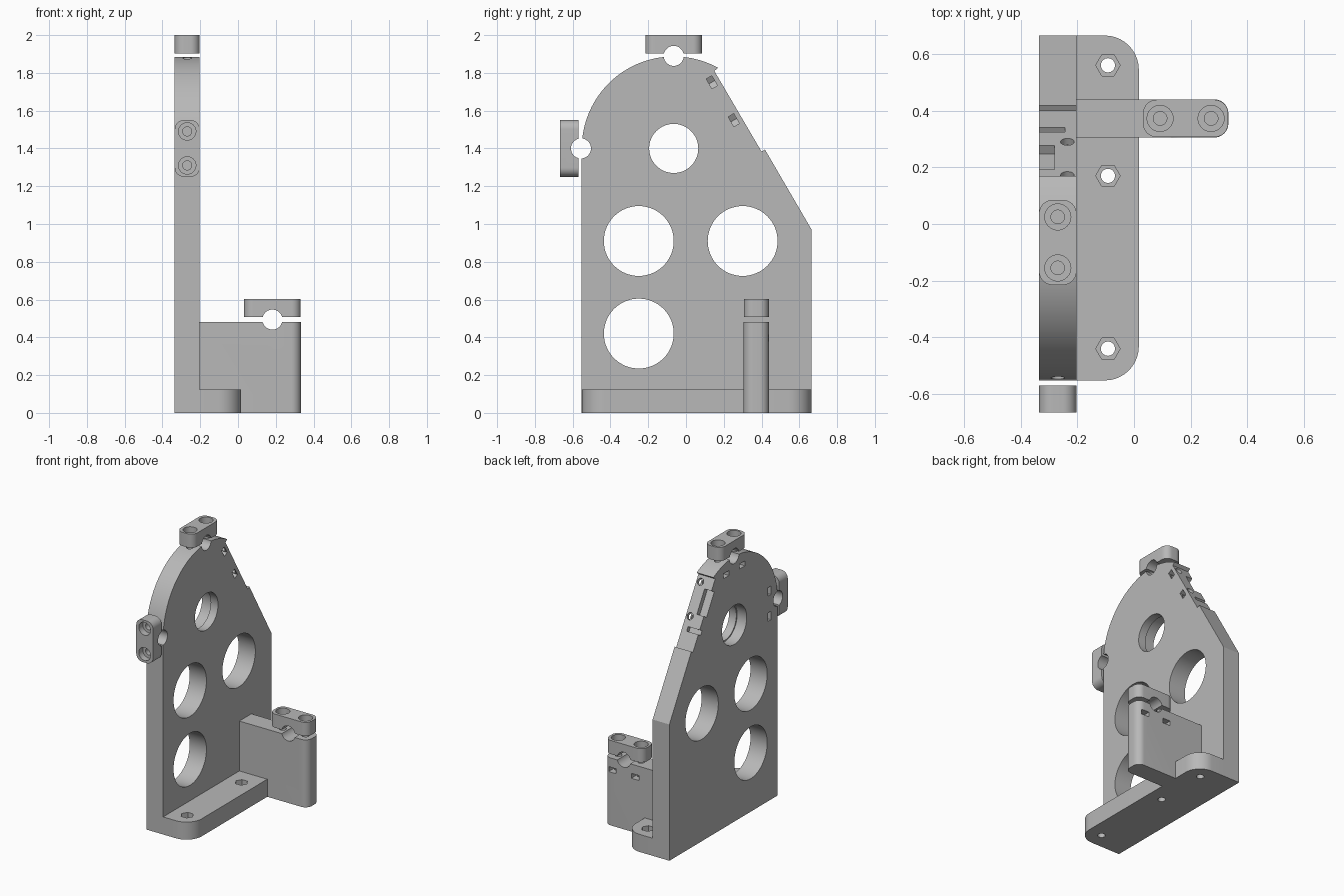
import bpy
import bmesh
from math import sin, cos, pi, radians
from mathutils import Vector, Matrix

cube = bpy.data.objects.get("Cube")
if cube:
    bpy.data.objects.remove(cube, do_unlink=True)

grey = bpy.data.materials.new("plain_grey")
grey.use_nodes = True
grey.diffuse_color = (0.48, 0.48, 0.48, 1)
grey.node_tree.nodes["Principled BSDF"].inputs["Base Color"].default_value = grey.diffuse_color

X, Y, Z = Vector((1, 0, 0)), Vector((0, 1, 0)), Vector((0, 0, 1))


def frame(origin, u, v):
    """Local axes u, v and u x v placed at origin."""
    m = Matrix((u, v, u.cross(v))).transposed().to_4x4()
    m.translation = origin
    return m


WORLD = frame((0, 0, 0), X, Y)
SIDE = frame((0, 0, 0), Y, Z)


def prism(name, pts, lo, hi, m=WORLD):
    """Extrude a 2D outline along the third axis of a frame."""
    bm = bmesh.new()
    face = bm.faces.new([bm.verts.new((p[0], p[1], lo)) for p in pts])
    ext = bmesh.ops.extrude_face_region(bm, geom=[face])
    top = [g for g in ext["geom"] if isinstance(g, bmesh.types.BMVert)]
    bmesh.ops.translate(bm, verts=top, vec=(0, 0, hi - lo))
    bmesh.ops.transform(bm, matrix=m, verts=bm.verts)
    bmesh.ops.recalc_face_normals(bm, faces=bm.faces)
    mesh = bpy.data.meshes.new(name)
    bm.to_mesh(mesh)
    bm.free()
    mesh.materials.append(grey)
    ob = bpy.data.objects.new(name, mesh)
    bpy.context.collection.objects.link(ob)
    return ob


def circle(u, v, r, n=48, a0=0, a1=2 * pi):
    return [(u + r * cos(a0 + (a1 - a0) * i / n), v + r * sin(a0 + (a1 - a0) * i / n))
            for i in range(n)]


def box(u0, u1, v0, v1, radii=(0, 0, 0, 0)):
    """Rectangle with a fillet radius for each corner, counter-clockwise."""
    corners = [Vector(c) for c in ((u0, v0), (u1, v0), (u1, v1), (u0, v1))]
    pts = []
    for i, r in enumerate(radii):
        p = corners[i]
        if r == 0:
            pts.append(p)
            continue
        d1 = (corners[i - 1] - p).normalized()
        d2 = (corners[(i + 1) % 4] - p).normalized()
        c = p + r * (d1 + d2)
        pts += [c - r * (d2 * cos(a * pi / 20) + d1 * sin(a * pi / 20)) for a in range(11)]
    return pts


def boolean(targets, tool, operation="DIFFERENCE"):
    for ob in targets:
        mod = ob.modifiers.new("cut", "BOOLEAN")
        mod.operation = operation
        mod.solver = "EXACT"
        mod.object = tool
        bpy.context.view_layer.objects.active = ob
        bpy.ops.object.modifier_apply(modifier=mod.name)
    bpy.data.objects.remove(tool, do_unlink=True)


def cut(targets, pts, lo, hi, m=WORLD):
    boolean(targets, prism("cutter", pts, lo, hi, m))


# Upright plate with a rounded top and a sloping rear edge
LEFT, RIGHT = -0.335, -0.203
outline = [(-0.552, 0), (0.665, 0), (0.665, 0.97), (0.418, 1.394), (0.4, 1.383), (0.15, 1.81)]
outline += circle(-0.065, 1.4, 0.487, 48, radians(61.2), pi) + [(-0.552, 1.4)]
bracket = prism("bracket_frame", outline, LEFT, RIGHT, SIDE)

# Foot and side arm, merged into the plate
foot = prism("foot", box(-0.27, 0.017, -0.552, 0.665, (0, 0.12, 0.12, 0)), 0, 0.125)
boolean([bracket], foot, "UNION")
arm = prism("arm", box(-0.27, 0.333, 0.305, 0.44, (0, 0.05, 0.05, 0)), 0, 0.48)
boolean([bracket], arm, "UNION")

# Lightening holes and the stepped bore
for y, z in ((-0.25, 0.91), (0.3, 0.91), (-0.25, 0.42)):
    cut([bracket], circle(y, z, 0.185, 64), -0.5, -0.1, SIDE)
cut([bracket], circle(-0.065, 1.4, 0.13, 64), -0.5, -0.1, SIDE)
cut([bracket], circle(-0.065, 1.4, 0.139, 64), -0.5, -0.26, SIDE)

# Bolt holes with hexagonal pockets in the foot
for y in (0.56, 0.17, -0.44):
    cut([bracket], circle(-0.092, y, 0.025, 32), -0.1, 0.3)
    cut([bracket], circle(-0.092, y, 0.043, 6), 0.065, 0.3)


def nut_slot(u, w0, w1, m):
    """Nut pocket with a pointed floor, open towards +v."""
    pts = [(u, -0.035), (u + 0.03, -0.018), (u + 0.03, 0.2), (u - 0.03, 0.2), (u - 0.03, -0.018)]
    cut([bracket], pts, w0, w1, m)


# Rod clamps: cap, rod bore, counterbored screws and nut slots
clamps = {
    "top_clamp": frame((-0.269, -0.065, 1.89), Y, -X),
    "front_clamp": frame((-0.269, -0.556, 1.4), Z, -X),
    "arm_clamp": frame((0.182, 0.3725, 0.494), X, Y),
}
parts = [bracket]
for name, m in clamps.items():
    cap = prism(name, box(-0.15, 0.15, -0.066, 0.066, (0.048,) * 4), 0.013, 0.11, m)
    parts.append(cap)
    rod = m @ frame((0, 0, 0), Z, X)
    cut([bracket, cap], circle(0, 0, 0.053), -0.2, 0.2, rod)
    for u in (-0.09, 0.09):
        cut([bracket, cap], circle(u, 0, 0.024, 32), -0.2, 0.2, m)
        cut([cap], circle(u, 0, 0.046, 32), 0.065, 0.2, m)
        nut_slot(u, -0.115, -0.08, m)

# Sloping edge: screw holes, nut slots, recess and cross groove
normal = Vector((0, cos(pi / 6), sin(pi / 6)))
down = X.cross(normal)
sign = 1 if down.z < 0 else -1
slope = frame((-0.235, 0.15, 1.81), down, X)
for t in (0.045, 0.277):
    cut([bracket], circle(sign * t, 0, 0.024, 32), -0.12, 0.1, slope)
    nut_slot(sign * t, -0.058, -0.024, slope)
for t0, t1, v1, depth in ((0.082, 0.253, -0.045, 0.035), (0.345, 0.376, -0.008, 0.028)):
    u0, u1 = sorted((sign * t0, sign * t1))
    cut([bracket], box(u0, u1, -0.2, v1), -depth, 0.1, slope)

# Smooth the curved walls and keep the edges sharp
bpy.ops.object.select_all(action="DESELECT")
for ob in parts:
    ob.select_set(True)
bpy.context.view_layer.objects.active = bracket
bpy.ops.object.shade_smooth_by_angle(angle=radians(30))
